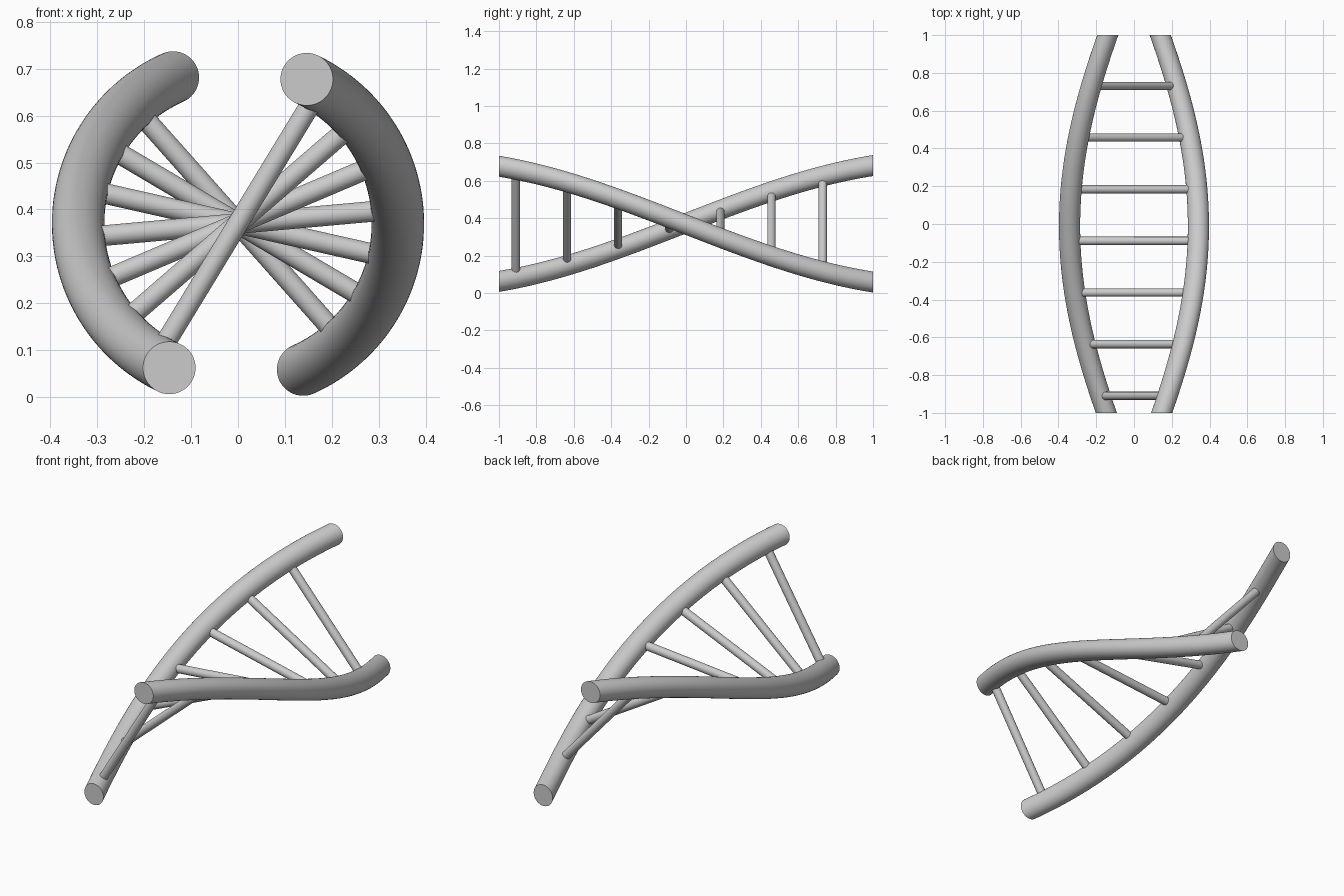
import bpy, bmesh, math
from mathutils import Vector, Matrix

cube = bpy.data.objects.get("Cube")
if cube:
    bpy.data.objects.remove(cube, do_unlink=True)

AXIS_Z = 0.37          # height of the helix axis
HELIX_R = 0.341        # axis to strand centre
STRAND_R = 0.056
RUNG_R = 0.022
RUNG_REACH = 0.293     # half length of a rung
STEPS, SIDES = 64, 48

grey = bpy.data.materials.new("plain grey")
grey.use_nodes = True
colour = (0.6, 0.6, 0.6, 1)
grey.diffuse_color = colour
grey.node_tree.nodes["Principled BSDF"].inputs["Base Color"].default_value = colour


def helix_angle(y):
    return math.radians(-0.7 - 65.25 * y)


def radial(y):
    a = helix_angle(y)
    return Vector((math.cos(a), 0, math.sin(a)))


def finish(bm, name):
    bmesh.ops.recalc_face_normals(bm, faces=bm.faces)
    mesh = bpy.data.meshes.new(name)
    bm.to_mesh(mesh)
    bm.free()
    mesh.materials.append(grey)
    obj = bpy.data.objects.new(name, mesh)
    bpy.context.collection.objects.link(obj)
    bpy.ops.object.select_all(action="DESELECT")
    obj.select_set(True)
    bpy.context.view_layer.objects.active = obj
    bpy.ops.object.shade_smooth_by_angle(angle=math.radians(40))


# Strand: an upright circle swept along the axis while it twists
def strand(name, side):
    bm = bmesh.new()
    rings = []
    for i in range(STEPS + 1):
        y = -1 + 2 * i / STEPS
        centre = Vector((0, y, AXIS_Z)) + side * HELIX_R * radial(y)
        ring = []
        for k in range(SIDES):
            t = 2 * math.pi * k / SIDES
            offset = Vector((math.cos(t), 0, math.sin(t))) * STRAND_R
            ring.append(bm.verts.new(centre + offset))
        rings.append(ring)
    for a, b in zip(rings, rings[1:]):
        for k in range(SIDES):
            n = (k + 1) % SIDES
            bm.faces.new((a[k], a[n], b[n], b[k]))
    bm.faces.new(rings[0])
    bm.faces.new(rings[-1])
    finish(bm, name)


# Rung: a straight rod through the axis joining both strands
def rung(name, y):
    bm = bmesh.new()
    turn = radial(y).to_track_quat("Z", "Y").to_matrix().to_4x4()
    bmesh.ops.create_cone(bm, cap_ends=True, segments=32, radius1=RUNG_R,
                          radius2=RUNG_R, depth=2 * RUNG_REACH,
                          matrix=Matrix.Translation((0, y, AXIS_Z)) @ turn)
    finish(bm, name)


strand("left_strand", 1)
strand("right_strand", -1)
for i in range(7):
    rung(f"rung_{i + 1}", -0.91 + 0.2735 * i)
